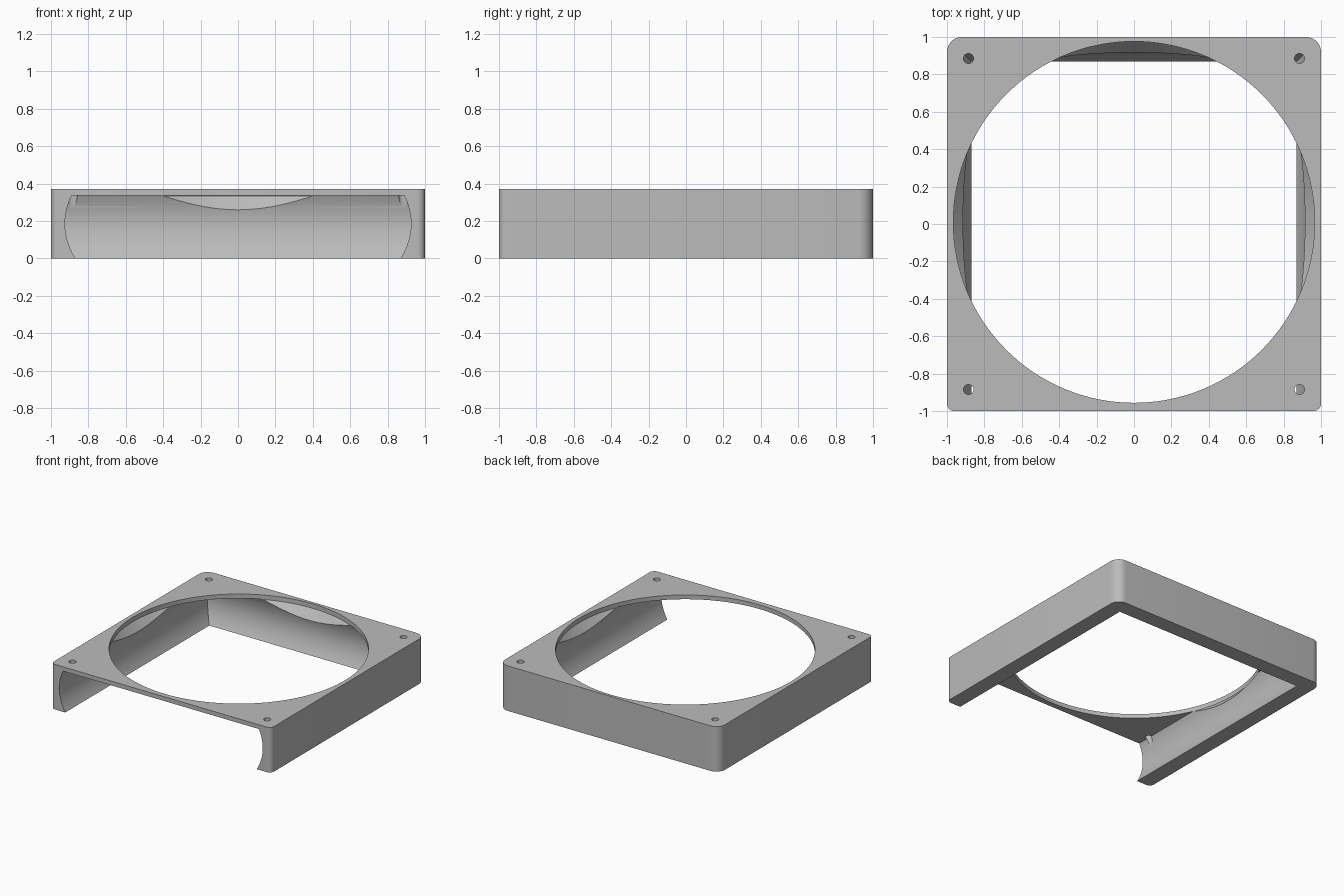
import bpy
import bmesh
import math

old = bpy.data.objects.get("Cube")
if old:
    bpy.data.objects.remove(old, do_unlink=True)

HEIGHT = 0.37
ROOF = 0.335          # underside of the top plate
HOLE_Y, HOLE_R = 0.01, 0.966

grey = bpy.data.materials.new("plain grey")
grey.use_nodes = True
colour = (0.5, 0.5, 0.5, 1)
grey.diffuse_color = colour
grey.node_tree.nodes["Principled BSDF"].inputs["Base Color"].default_value = colour


def loft(name, sections):
    """Closed solid through a stack of matching outlines, lowest first."""
    bm = bmesh.new()
    rings = [[bm.verts.new((x, y, z)) for x, y in outline] for z, outline in sections]
    bm.faces.new(rings[0][::-1])
    bm.faces.new(rings[-1])
    for low, high in zip(rings, rings[1:]):
        for i in range(len(low)):
            j = (i + 1) % len(low)
            bm.faces.new((low[i], low[j], high[j], high[i]))
    bmesh.ops.recalc_face_normals(bm, faces=bm.faces)
    mesh = bpy.data.meshes.new(name)
    bm.to_mesh(mesh)
    bm.free()
    mesh.materials.append(grey)
    obj = bpy.data.objects.new(name, mesh)
    bpy.context.collection.objects.link(obj)
    return obj


def circle(x, y, r, n):
    return [(x + r * math.cos(2 * math.pi * i / n),
             y + r * math.sin(2 * math.pi * i / n)) for i in range(n)]


def rounded_square(back_r, front_r, steps=8):
    pts = []
    for sx, sy, r, start in ((1, 1, back_r, 0), (-1, 1, back_r, 90),
                             (-1, -1, front_r, 180), (1, -1, front_r, 270)):
        for i in range(steps + 1):
            a = math.radians(start + 90 * i / steps)
            pts.append((sx * (1 - r) + r * math.cos(a), sy * (1 - r) + r * math.sin(a)))
    return pts


def wall(z):
    """Distance of the hollow inner wall from the centre."""
    return 0.925 - 1.584 * (z - 0.186) ** 2


# Outer housing with larger rounded corners at the back
outline = rounded_square(0.08, 0.04)
frame = loft("fan_frame", [(0, outline), (HEIGHT, outline)])

# Cavity open at the bottom and the front
levels = [-0.02 + (ROOF + 0.02) * i / 20 for i in range(21)]
cutters = [loft("cavity_cutter", [
    (z, [(-wall(z), -1.2), (wall(z), -1.2), (wall(z), wall(z)), (-wall(z), wall(z))])
    for z in levels])]

# Round opening, tapering inward below the top plate
cutters.append(loft("opening_cutter", [
    (0.185, circle(0, HOLE_Y, HOLE_R - 0.12, 128)),
    (ROOF - 0.002, circle(0, HOLE_Y, HOLE_R, 128)),
    (HEIGHT + 0.05, circle(0, HOLE_Y, HOLE_R, 128))]))

# Corner screw holes
for sx in (-1, 1):
    for sy in (-1, 1):
        ring = circle(sx * 0.885, sy * 0.885, 0.027, 24)
        cutters.append(loft("screw_hole_cutter", [(0.25, ring), (HEIGHT + 0.05, ring)]))

bpy.context.view_layer.objects.active = frame
for cutter in cutters:
    cutter.hide_render = True
    cut = frame.modifiers.new(cutter.name, "BOOLEAN")
    cut.operation = "DIFFERENCE"
    cut.solver = "EXACT"
    cut.object = cutter
    bpy.ops.object.modifier_apply(modifier=cut.name)
for cutter in cutters:
    bpy.data.objects.remove(cutter, do_unlink=True)

bpy.ops.object.select_all(action="DESELECT")
frame.select_set(True)
bpy.ops.object.shade_smooth_by_angle(angle=math.radians(25))
